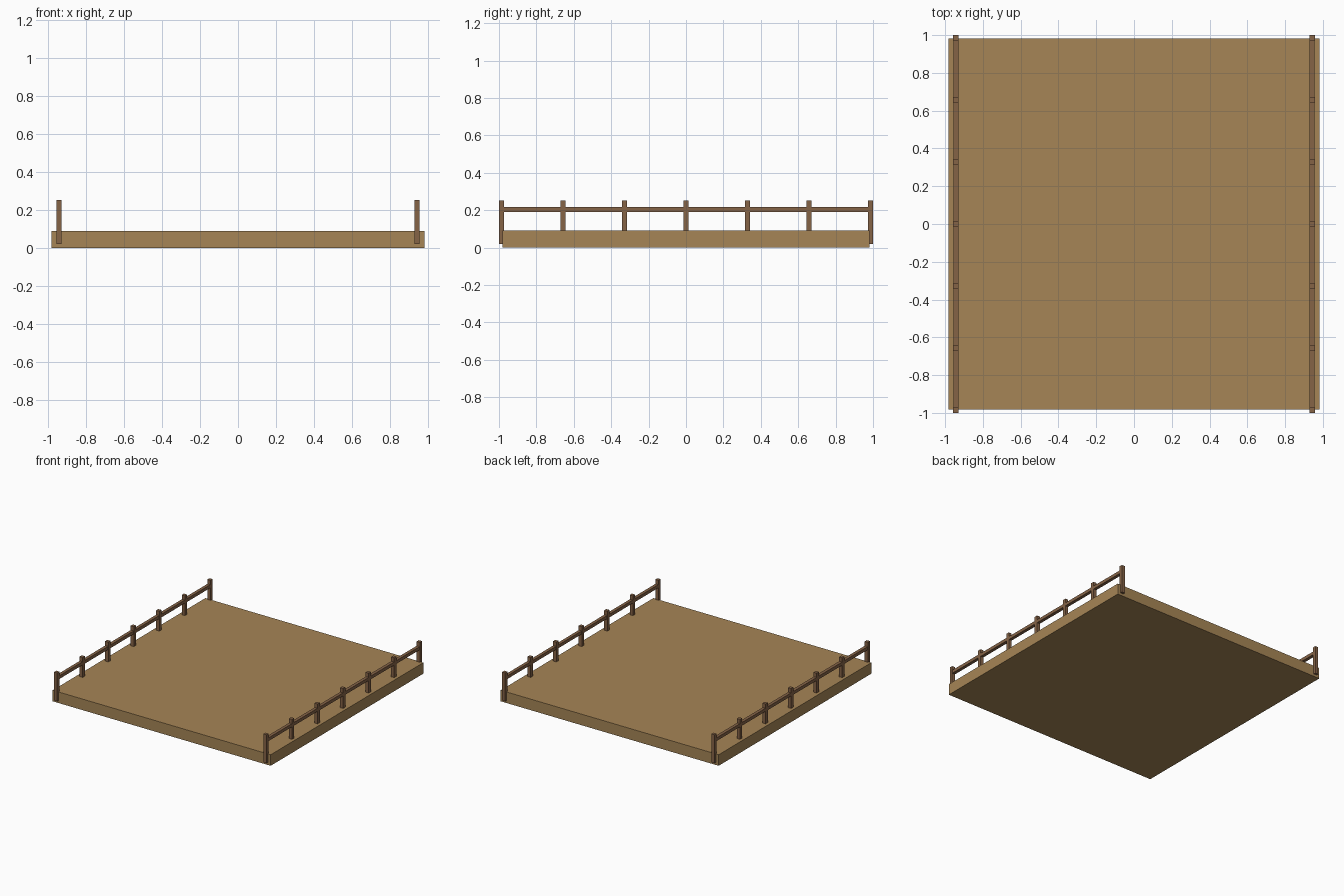
import bpy

cube = bpy.data.objects.get("Cube")
if cube:
    bpy.data.objects.remove(cube, do_unlink=True)


def material(name, rgb):
    mat = bpy.data.materials.new(name)
    mat.use_nodes = True
    mat.diffuse_color = (*rgb, 1)
    mat.node_tree.nodes["Principled BSDF"].inputs["Base Color"].default_value = (*rgb, 1)
    return mat


def box(name, centre, size, mat):
    bpy.ops.mesh.primitive_cube_add(size=1, location=centre)
    obj = bpy.context.object
    obj.name = name
    obj.scale = size
    bpy.ops.object.transform_apply(location=False, rotation=False, scale=True)
    obj.data.materials.append(mat)
    return obj


deck_wood = material("light wood", (0.38, 0.235, 0.093))
rail_wood = material("dark wood", (0.235, 0.125, 0.062))

# Deck slab
box("deck", (0, 0, 0.045), (1.964, 1.964, 0.09), deck_wood)

# Railings along both sides
POST = 0.028
POSTS = 7
END = 1 - POST / 2
for side, x in (("left", 0.943), ("right", -0.943)):
    for i in range(POSTS):
        y = -END + 2 * END * i / (POSTS - 1)
        box(f"{side}_post_{i + 1}", (x, y, 0.136), (POST, POST, 0.232), rail_wood)
    box(f"{side}_rail", (x, 0, 0.204), (0.026, 2 * END, 0.026), rail_wood)
